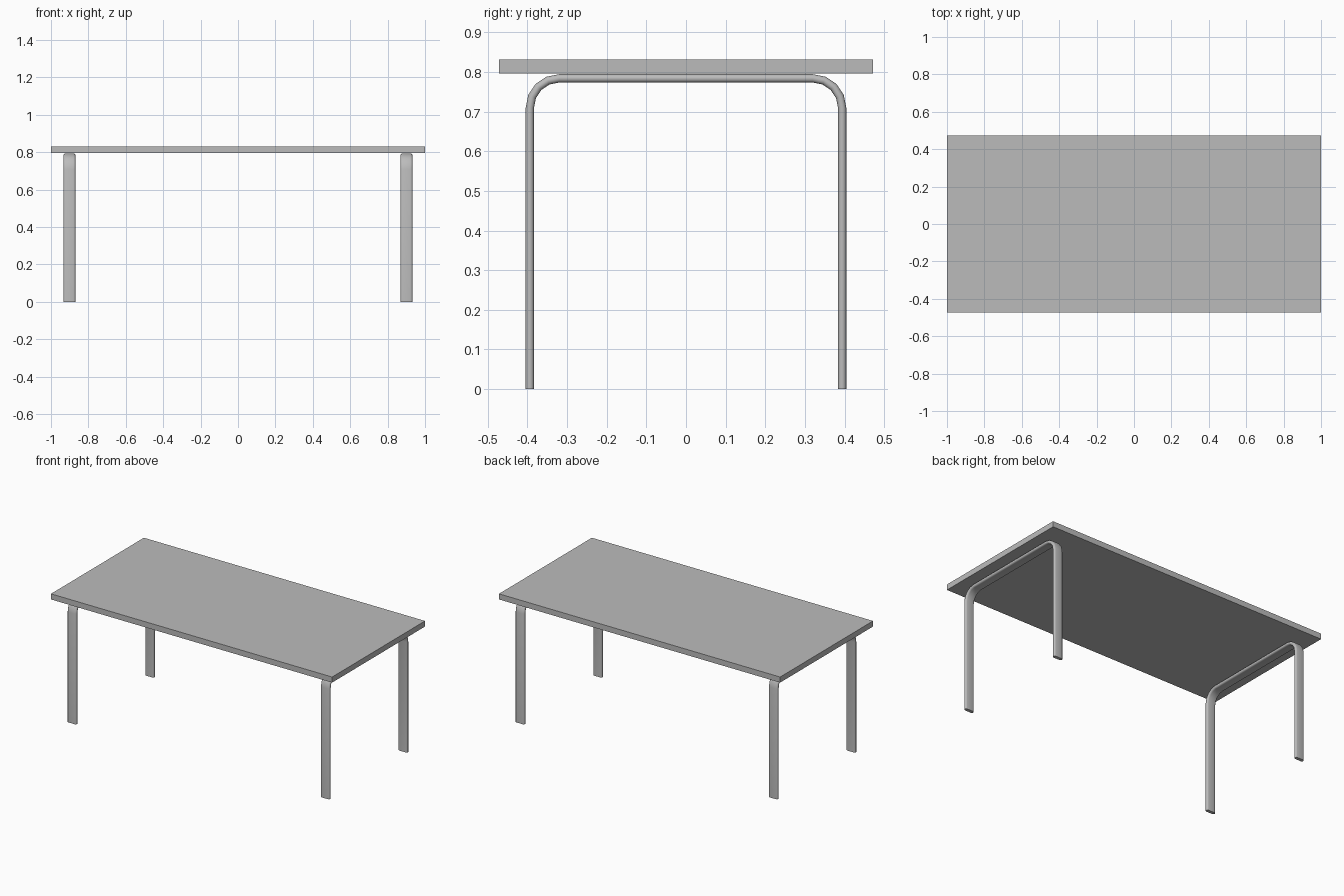
import bpy, bmesh
from math import sin, cos, pi, radians

cube = bpy.data.objects.get("Cube")
if cube:
    bpy.data.objects.remove(cube, do_unlink=True)

grey = bpy.data.materials.new("plain grey")
grey.use_nodes = True
grey.diffuse_color = (0.5, 0.5, 0.5, 1)
grey.node_tree.nodes["Principled BSDF"].inputs["Base Color"].default_value = (0.5, 0.5, 0.5, 1)

LENGTH, DEPTH, TOP, THICK = 2.0, 0.944, 0.832, 0.036
LEG_X, LEG_Y, LEG_TOP = 0.901, 0.394, 0.784      # centre line of the bent leg frame
BEND, BEND_STEPS = 0.074, 4
HALF_WIDTH, HALF_THICK = 0.032, 0.0105


def add_object(name, bm):
    bmesh.ops.recalc_face_normals(bm, faces=bm.faces)
    mesh = bpy.data.meshes.new(name)
    bm.to_mesh(mesh)
    bm.free()
    mesh.materials.append(grey)
    obj = bpy.data.objects.new(name, mesh)
    bpy.context.collection.objects.link(obj)
    return obj


def flat_oval(steps=6):
    """Flat bar section with rounded narrow edges: (across, outward) pairs."""
    pts = []
    for side in (1, -1):
        for i in range(steps + 1):
            a = -pi / 2 + pi * i / steps
            pts.append((side * (HALF_WIDTH - HALF_THICK + HALF_THICK * cos(a)),
                        side * HALF_THICK * sin(a)))
    return pts


def frame_path():
    """Foot, bend, bend, foot: (y, z, outward angle) along the centre line."""
    path = [(LEG_Y, 0, 0)]
    for side, start in ((1, 0), (-1, pi / 2)):
        for i in range(BEND_STEPS + 1):
            a = start + pi / 2 * i / BEND_STEPS
            path.append((side * (LEG_Y - BEND) + BEND * cos(a),
                         LEG_TOP - BEND + BEND * sin(a), a))
    path.append((-LEG_Y, 0, pi))
    return path


def leg_frame(name, x):
    bm = bmesh.new()
    rings = [[bm.verts.new((x + u, y + t * cos(a), z + t * sin(a))) for u, t in flat_oval()]
             for y, z, a in frame_path()]
    n = len(rings[0])
    for r0, r1 in zip(rings, rings[1:]):
        for i in range(n):
            j = (i + 1) % n
            bm.faces.new((r0[i], r0[j], r1[j], r1[i]))
    bm.faces.new(rings[0])
    bm.faces.new(rings[-1])
    obj = add_object(name, bm)
    bpy.ops.object.select_all(action='DESELECT')
    obj.select_set(True)
    bpy.context.view_layer.objects.active = obj
    bpy.ops.object.shade_smooth_by_angle(angle=radians(40))


# Table top
bm = bmesh.new()
bmesh.ops.create_cube(bm, size=1)
bmesh.ops.scale(bm, vec=(LENGTH, DEPTH, THICK), verts=bm.verts)
bmesh.ops.translate(bm, vec=(0, 0, TOP - THICK / 2), verts=bm.verts)
add_object("table_top", bm)

# Bent leg frames at both ends
leg_frame("left_leg_frame", LEG_X)
leg_frame("right_leg_frame", -LEG_X)
